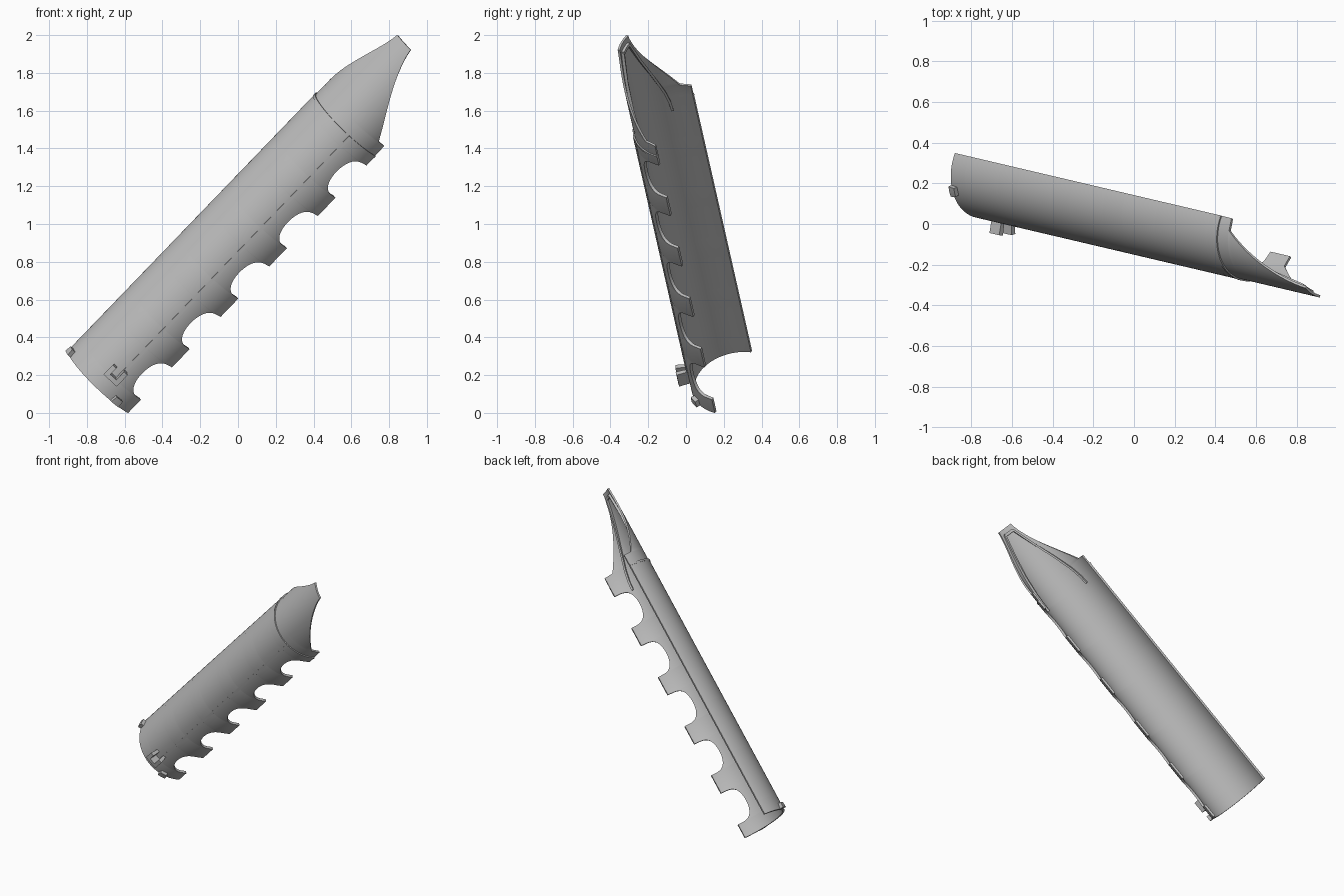
import bpy, bmesh
from math import cos, sin, pi, radians, sqrt
from mathutils import Vector

if "Cube" in bpy.data.objects:
    bpy.data.objects.remove(bpy.data.objects["Cube"], do_unlink=True)

grey = bpy.data.materials.new("plain grey")
grey.use_nodes = True
grey.diffuse_color = (0.5, 0.5, 0.5, 1)
grey.node_tree.nodes["Principled BSDF"].inputs["Base Color"].default_value = (0.5, 0.5, 0.5, 1)

# Tilted cylinder frame: long axis, two cross axes and a centre line
AXIS = Vector((0.685, -0.161, 0.711)).normalized()
U = Vector((AXIS.z, 0, -AXIS.x)).normalized()
V = AXIS.cross(U)
CENTRE = U * -0.633 + V * 0.205
MID, HALF = 246, 85          # middle direction and half opening, degrees
OUT, INN = 0.245, 0.229      # outer and inner radius
START, JOINT, END = -0.424, 1.49, 2.05


def point(s, deg, r):
    a = radians(deg)
    return CENTRE + AXIS * s + U * (r * cos(a)) + V * (r * sin(a))


def shell(name, rows, r_in, r_out, cols=6):
    """Solid curved plate; each row is (distance along axis, first angle, last angle)."""
    bm = bmesh.new()
    grids = []
    for r in (r_out, r_in):
        grids.append([[bm.verts.new(point(s, a + (b - a) * i / cols, r)) for i in range(cols + 1)]
                      for s, a, b in rows])
    outer, inner = grids
    n = len(rows) - 1
    for j in range(n):
        for i in range(cols):
            for g, flip in ((outer, False), (inner, True)):
                q = [g[j][i], g[j][i + 1], g[j + 1][i + 1], g[j + 1][i]]
                bm.faces.new(q[::-1] if flip else q)
        for i in (0, cols):
            bm.faces.new([outer[j][i], outer[j + 1][i], inner[j + 1][i], inner[j][i]])
    for j in (0, n):
        for i in range(cols):
            bm.faces.new([outer[j][i], outer[j][i + 1], inner[j][i + 1], inner[j][i]])
    bmesh.ops.recalc_face_normals(bm, faces=bm.faces)
    mesh = bpy.data.meshes.new(name)
    bm.to_mesh(mesh)
    bm.free()
    mesh.materials.append(grey)
    ob = bpy.data.objects.new(name, mesh)
    bpy.context.collection.objects.link(ob)
    bpy.ops.object.select_all(action="DESELECT")
    ob.select_set(True)
    bpy.context.view_layer.objects.active = ob
    bpy.ops.object.shade_smooth_by_angle(angle=radians(35))
    return ob


# Long body with five round scallops along one edge
LO, HI = MID - HALF, MID + HALF
rows = [(START, LO, HI)]
for k in range(5):
    c = -0.204 + 0.376 * k
    for i in range(25):
        f = pi * i / 24
        rows.append((c - 0.12 * cos(f), LO, HI - 31 * sqrt(max(0, sin(f)))
                     if 0 < i < 24 else HI))
rows.append((JOINT, LO, HI))
shell("body_shell", rows, INN, OUT, 48)

# Tapered tip, narrowing on both sides
rows = [(JOINT, LO, HI), (1.56, LO, HI)]
for i in range(25):
    t = i / 24
    h = 14 + 56 * (1 - t) ** 1.4
    rows.append((1.565 + (END - 1.565) * t, MID - h, MID + h))
shell("tip_shell", rows, INN, 0.241, 48)

# Raised band at the joint and thin rail along the front
shell("joint_band", [(JOINT - 0.014, LO, HI), (JOINT, LO, HI)], 0.24, 0.248, 48)
shell("front_rail", [(-0.26, 279, 283), (JOINT, 279, 283)], 0.24, 0.251, 2)

# Inner ribs following the tip edges, joined near the point
path = [(1.40, 53), (1.46, 52), (1.54, 48), (1.68, 37), (1.84, 23), (2.01, 9)]
for side, label in ((-1, "left"), (1, "right")):
    shell("inner_rib_" + label,
          [(s, MID + side * h - 1.8, MID + side * h + 1.8) for s, h in path], 0.215, 0.231, 2)
shell("inner_rib_end", [(1.995, MID - 11, MID + 11), (2.015, MID - 9, MID + 9)], 0.215, 0.231, 4)

# Forked clip at the lower end of the rail
shell("clip_base", [(-0.335, 266, 284), (-0.31, 266, 284)], 0.235, 0.305, 4)
shell("clip_prong_a", [(-0.31, 266, 271), (-0.265, 266, 271)], 0.235, 0.305, 2)
shell("clip_prong_b", [(-0.31, 279, 284), (-0.25, 279, 284)], 0.235, 0.305, 2)

# Small stop lugs on the lower rim
for n, deg in enumerate((205, 300)):
    shell("rim_lug_%d" % (n + 1),
          [(START + 0.002, deg - 6, deg + 6), (START + 0.04, deg - 5, deg + 5)], 0.235, 0.267, 4)
